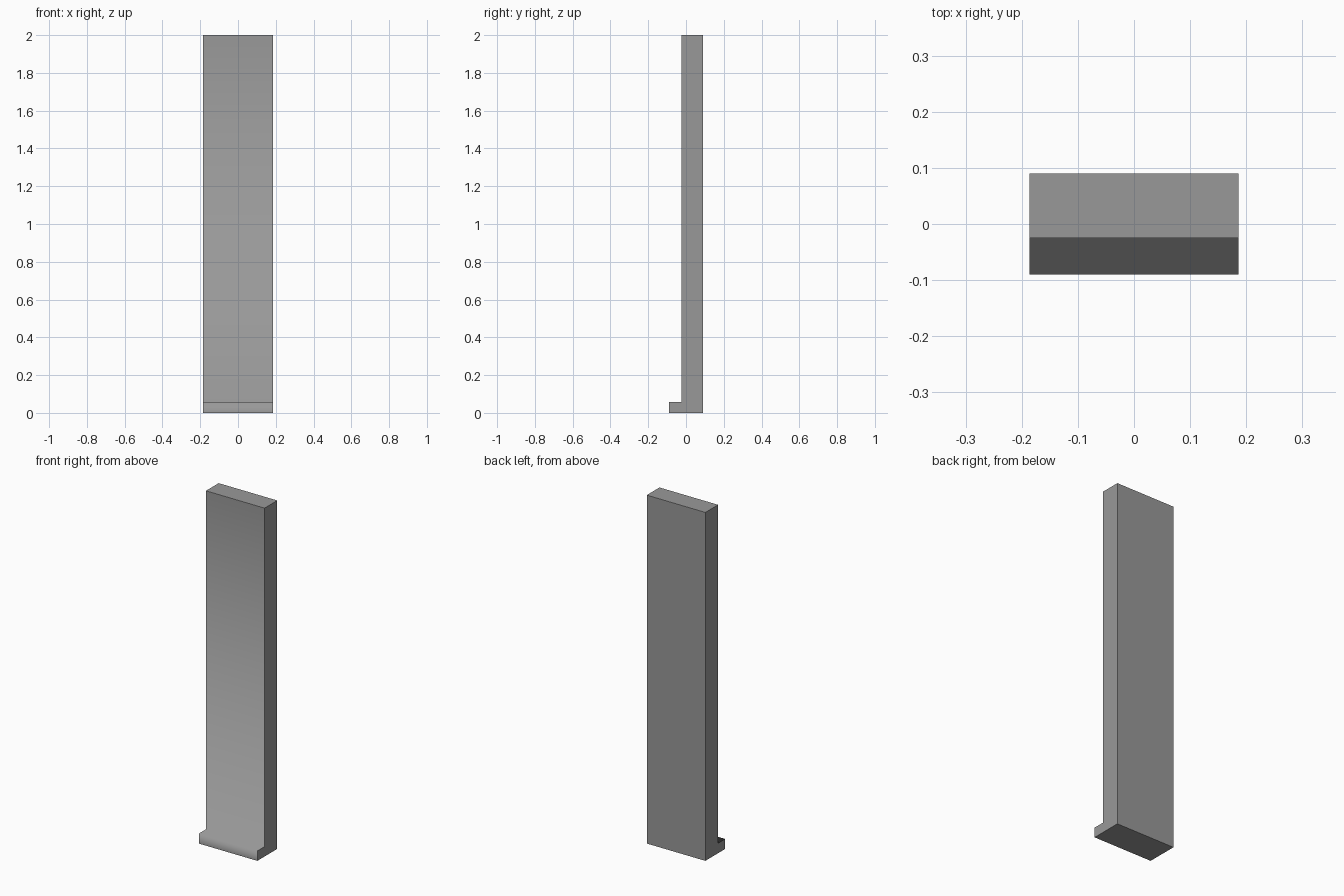
import bpy, bmesh

if "Cube" in bpy.data.objects:
    bpy.data.objects.remove(bpy.data.objects["Cube"])

HALF_WIDTH = 0.186
# L-shaped side profile (y, z): tall slab with a low front lip
PROFILE = [(0.09, 0), (0.09, 2), (-0.025, 2), (-0.025, 0.057), (-0.09, 0.057), (-0.09, 0)]

# Extrude the profile across the width
bm = bmesh.new()
side = bm.faces.new([bm.verts.new((-HALF_WIDTH, y, z)) for y, z in PROFILE])
ext = bmesh.ops.extrude_face_region(bm, geom=[side])
verts = [g for g in ext["geom"] if isinstance(g, bmesh.types.BMVert)]
bmesh.ops.translate(bm, verts=verts, vec=(2 * HALF_WIDTH, 0, 0))
bmesh.ops.recalc_face_normals(bm, faces=bm.faces)

# Front panel, lip top and lip front blend smoothly; every other edge is sharp
for f in bm.faces:
    f.smooth = True
for e in bm.edges:
    e.smooth = all(abs(v.co.z - 0.057) < 1e-4 for v in e.verts) and \
        abs(e.verts[0].co.x - e.verts[1].co.x) > 0.1

mesh = bpy.data.meshes.new("lipped_panel")
bm.to_mesh(mesh)
bm.free()
panel = bpy.data.objects.new("lipped_panel", mesh)
bpy.context.collection.objects.link(panel)

# Dark grey finish
grey = bpy.data.materials.new("dark_grey")
grey.diffuse_color = (0.318, 0.318, 0.318, 1)
grey.use_nodes = True
grey.node_tree.nodes["Principled BSDF"].inputs["Base Color"].default_value = grey.diffuse_color
mesh.materials.append(grey)
